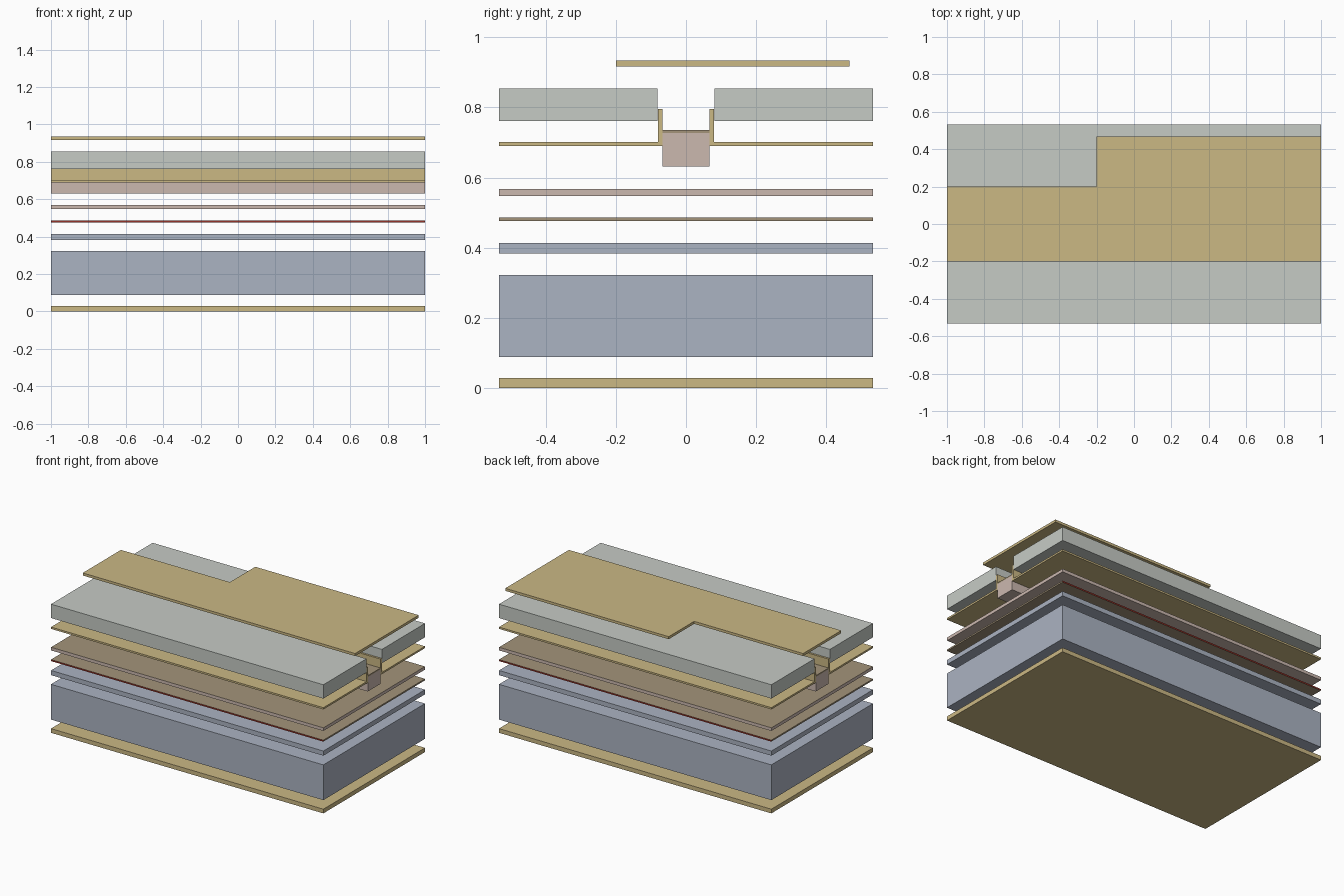
import bpy
import bmesh

cube = bpy.data.objects.get("Cube")
if cube:
    bpy.data.objects.remove(cube, do_unlink=True)


def material(name, rgb):
    """Flat material from display-space 0-255 values."""
    lin = [((c / 255 + 0.055) / 1.055) ** 2.4 for c in rgb] + [1.0]
    m = bpy.data.materials.new(name)
    m.use_nodes = True
    m.diffuse_color = lin
    m.node_tree.nodes["Principled BSDF"].inputs["Base Color"].default_value = lin
    return m


gold = material("gold metal", (203, 184, 132))
blue = material("blue substrate", (171, 179, 194))
pink = material("pink layer", (203, 184, 175))
taupe = material("taupe film", (164, 148, 122))
grey = material("grey insulator", (198, 203, 197))
red = material("red edge", (150, 50, 40))

HALF_X, HALF_Y = 1.0, 0.533


def prism(name, outline, axis, low, high, mats, rule=None):
    """Extrude an outline along x (outline is y,z) or z (outline is x,y)."""
    bm = bmesh.new()
    place = (lambda a, b: (low, a, b)) if axis == "x" else (lambda a, b: (a, b, low))
    face = bm.faces.new([bm.verts.new(place(a, b)) for a, b in outline])
    ext = bmesh.ops.extrude_face_region(bm, geom=[face])
    moved = [v for v in ext["geom"] if isinstance(v, bmesh.types.BMVert)]
    d = high - low
    bmesh.ops.translate(bm, verts=moved, vec=(d, 0, 0) if axis == "x" else (0, 0, d))
    bmesh.ops.recalc_face_normals(bm, faces=bm.faces)
    if rule:
        for f in bm.faces:
            f.material_index = rule(f.normal)
    mesh = bpy.data.meshes.new(name)
    bm.to_mesh(mesh)
    bm.free()
    for m in mats:
        mesh.materials.append(m)
    obj = bpy.data.objects.new(name, mesh)
    bpy.context.collection.objects.link(obj)
    return obj


def slab(name, z0, z1, mats, y0=-HALF_Y, y1=HALF_Y, rule=None):
    outline = [(y0, z0), (y1, z0), (y1, z1), (y0, z1)]
    return prism(name, outline, "x", -HALF_X, HALF_X, mats, rule)


# Stacked full-width layers, bottom to top
slab("bottom_contact", 0, 0.028, [gold])
slab("substrate", 0.088, 0.322, [blue])
slab("buffer_layer", 0.383, 0.414, [blue])
slab("thin_film", 0.476, 0.486, [taupe, red],
     rule=lambda n: int(abs(n.y) > 0.5))
slab("middle_layer", 0.547, 0.568, [pink, taupe],
     rule=lambda n: int(n.z > 0.5))

# Central ridge with its thin cap
slab("ridge", 0.631, 0.727, [pink], -0.067, 0.067)
slab("ridge_cap", 0.727, 0.736, [taupe], -0.067, 0.067)

# Mirrored pairs either side of the ridge
for side, s in (("front", -1), ("back", 1)):
    profile = [(0.067, 0.69), (HALF_Y, 0.69), (HALF_Y, 0.702),
               (0.08, 0.702), (0.08, 0.795), (0.067, 0.795)]
    prism(side + "_liner", [(s * y, z) for y, z in profile],
          "x", -HALF_X, HALF_X, [gold])
    slab(side + "_insulator", 0.762, 0.854, [grey],
         *sorted((s * 0.081, s * HALF_Y)))

# Notched top contact sheet
top = [(-1, -0.2), (1, -0.2), (1, 0.467), (-0.2, 0.467), (-0.2, 0.2), (-1, 0.2)]
prism("top_contact", top, "z", 0.917, 0.934, [gold])
